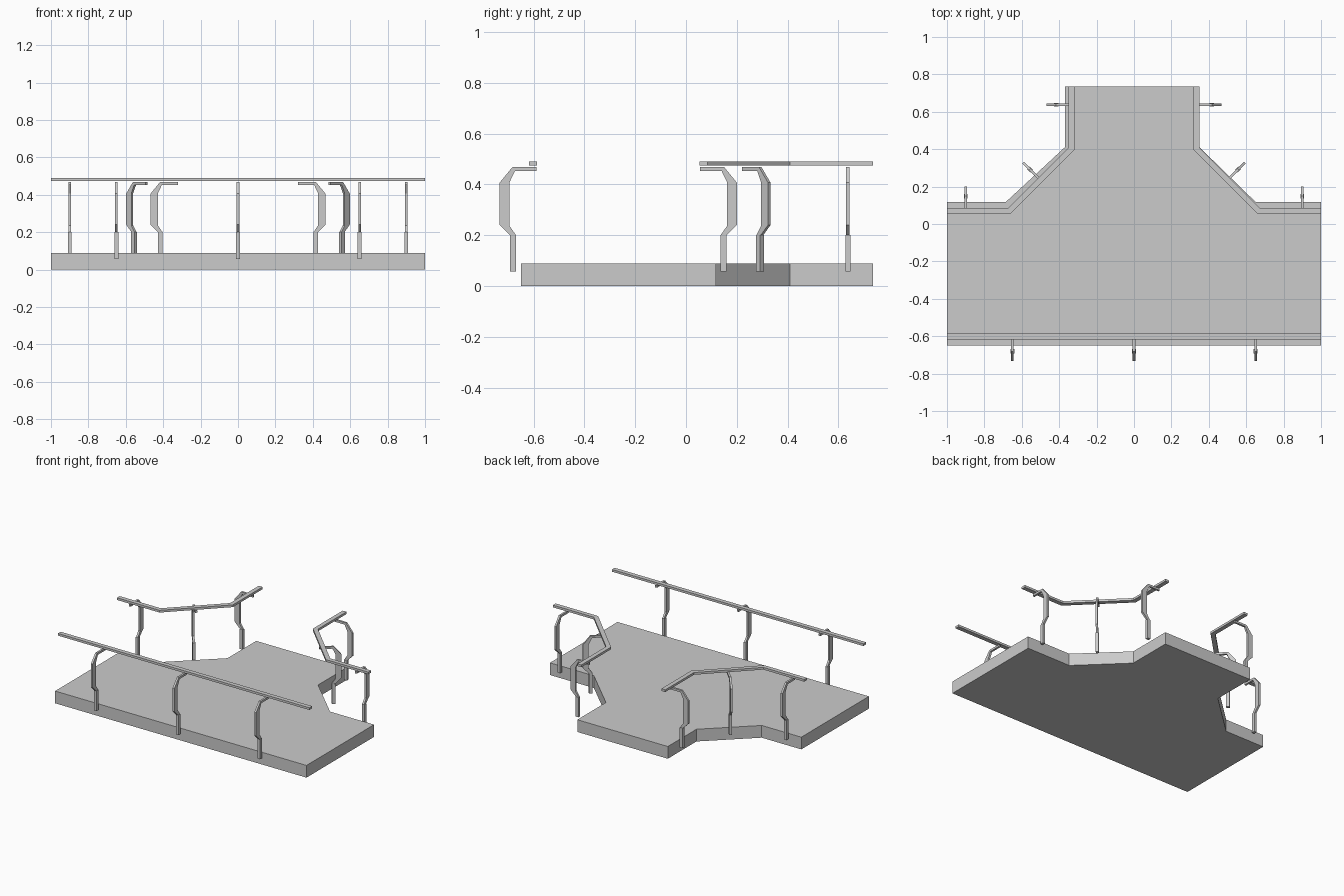
import bpy
import bmesh
from math import pi
from mathutils import Matrix, Vector

cube = bpy.data.objects.get("Cube")
if cube:
    bpy.data.objects.remove(cube, do_unlink=True)

grey = bpy.data.materials.new("concrete grey")
grey.use_nodes = True
grey.diffuse_color = (0.6, 0.6, 0.6, 1)
grey.node_tree.nodes["Principled BSDF"].inputs["Base Color"].default_value = (0.6, 0.6, 0.6, 1)


def prism(name, outlines, matrix=None):
    """Extrude flat outlines [(points, low, high), ...] along local z into one object."""
    bm = bmesh.new()
    for points, low, high in outlines:
        face = bm.faces.new([bm.verts.new((x, y, low)) for x, y in points])
        top = bmesh.ops.extrude_face_region(bm, geom=[face])["geom"]
        verts = [v for v in top if isinstance(v, bmesh.types.BMVert)]
        bmesh.ops.translate(bm, verts=verts, vec=(0, 0, high - low))
    bmesh.ops.recalc_face_normals(bm, faces=bm.faces)
    if matrix:
        bm.transform(matrix)
    mesh = bpy.data.meshes.new(name)
    bm.to_mesh(mesh)
    bm.free()
    mesh.materials.append(grey)
    obj = bpy.data.objects.new(name, mesh)
    bpy.context.collection.objects.link(obj)
    return obj


def ribbon(path, width):
    """Outline of a mitred strip that follows a path."""
    pts = [Vector(p) for p in path]
    left, right = [], []
    for i, p in enumerate(pts):
        dirs = [(b - a).normalized() for a, b in zip(pts, pts[1:])][max(i - 1, 0):i + 1]
        normals = [Vector((-d.y, d.x)) for d in dirs]
        n = sum(normals, Vector((0, 0))).normalized()
        n *= width / 2 / n.dot(normals[0])
        left.append(p + n)
        right.append(p - n)
    return left + right[::-1]


# Walkway slab: wide platform narrowing into a rear passage
deck = [(-1, -0.65), (1, -0.65), (1, 0.118), (0.65, 0.118), (0.35, 0.41), (0.35, 0.735),
        (-0.37, 0.735), (-0.37, 0.41), (-0.685, 0.118), (-1, 0.118)]
prism("deck", [(deck, 0, 0.088)])

# Handrails
RAIL_LOW, RAIL_HIGH, RAIL_WIDTH = 0.474, 0.49, 0.031
prism("front_rail", [(ribbon([(-1, -0.602), (1, -0.602)], RAIL_WIDTH), RAIL_LOW, RAIL_HIGH)])
for side, s in (("left", 1), ("right", -1)):
    path = [(s, 0.069), (s * 0.668, 0.069), (s * 0.334, 0.403), (s * 0.334, 0.735)]
    prism(side + "_back_rail", [(ribbon(path, RAIL_WIDTH), RAIL_LOW, RAIL_HIGH)])

# Post profiles: distance outward from the rail, height
foot = [(0.081, 0.057), (0.105, 0.057), (0.105, 0.2), (0.081, 0.2)]
bracket = [(0.081, 0.2), (0.105, 0.2), (0.145, 0.24), (0.145, 0.407), (0.095, 0.468),
           (0, 0.468), (0, 0.453), (0.085, 0.453), (0.107, 0.407), (0.107, 0.237)]


def post(name, x, y, angle):
    """Bracketed post whose arm tip is at x, y and which bulges out along angle."""
    matrix = (Matrix.Translation((x, y, 0)) @ Matrix.Rotation(angle, 4, "Z")
              @ Matrix.Rotation(pi / 2, 4, "X"))
    prism(name, [(foot, -0.01, 0.01), (bracket, -0.007, 0.007)], matrix)


for i, x in enumerate((-0.65, 0, 0.65)):
    post(f"front_post_{i + 1}", x, -0.588, -pi / 2)
for side, s in (("left", 1), ("right", -1)):
    post(side + "_back_post", s * 0.9, 0.055, pi / 2)
    post(side + "_corner_post", s * 0.49, 0.225, pi / 2 - s * pi / 4)
    post(side + "_passage_post", s * 0.322, 0.637, pi / 2 - s * pi / 2)
